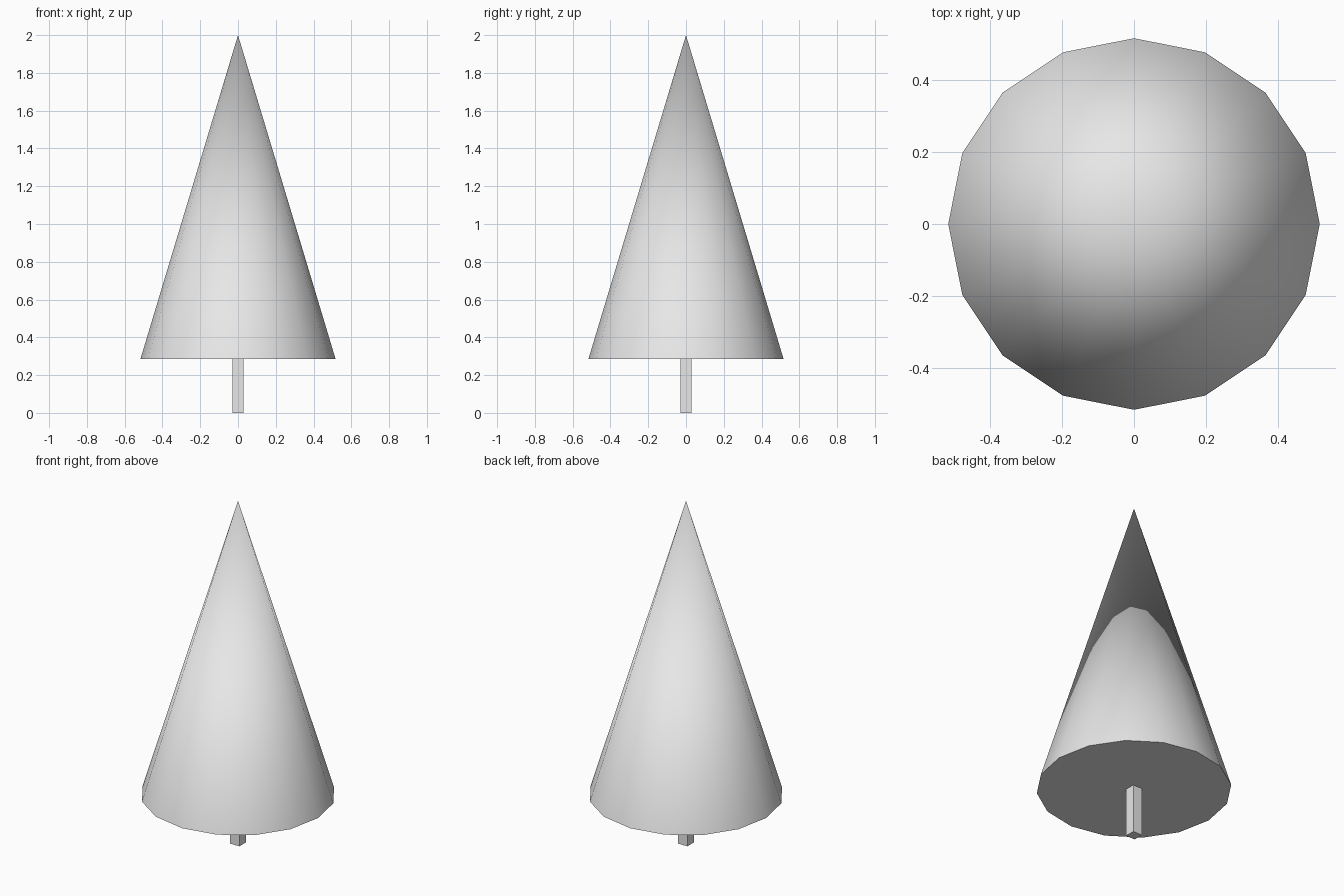
import bpy
import math

cube = bpy.data.objects.get("Cube")
if cube:
    bpy.data.objects.remove(cube, do_unlink=True)

TOP, BASE, RADIUS, TRUNK = 2.0, 0.284, 0.517, 0.06

# Single plain grey material
grey = bpy.data.materials.new("light grey")
grey.use_nodes = True
colour = (0.8, 0.8, 0.8, 1.0)
grey.diffuse_color = colour
grey.node_tree.nodes["Principled BSDF"].inputs["Base Color"].default_value = colour

# Foliage: sixteen-sided cone, smooth sides with a sharp flat underside
bpy.ops.mesh.primitive_cone_add(vertices=16, radius1=RADIUS, radius2=0,
                                depth=TOP - BASE, location=(0, 0, (TOP + BASE) / 2))
foliage = bpy.context.object
foliage.name = "foliage"
foliage.data.materials.append(grey)
bpy.ops.object.shade_smooth_by_angle(angle=math.radians(30))

# Trunk: thin square post
bpy.ops.mesh.primitive_cube_add(size=1, location=(0, 0, BASE / 2))
trunk = bpy.context.object
trunk.name = "trunk"
trunk.dimensions = (TRUNK, TRUNK, BASE)
bpy.ops.object.transform_apply(location=False, rotation=False, scale=True)
trunk.data.materials.append(grey)
